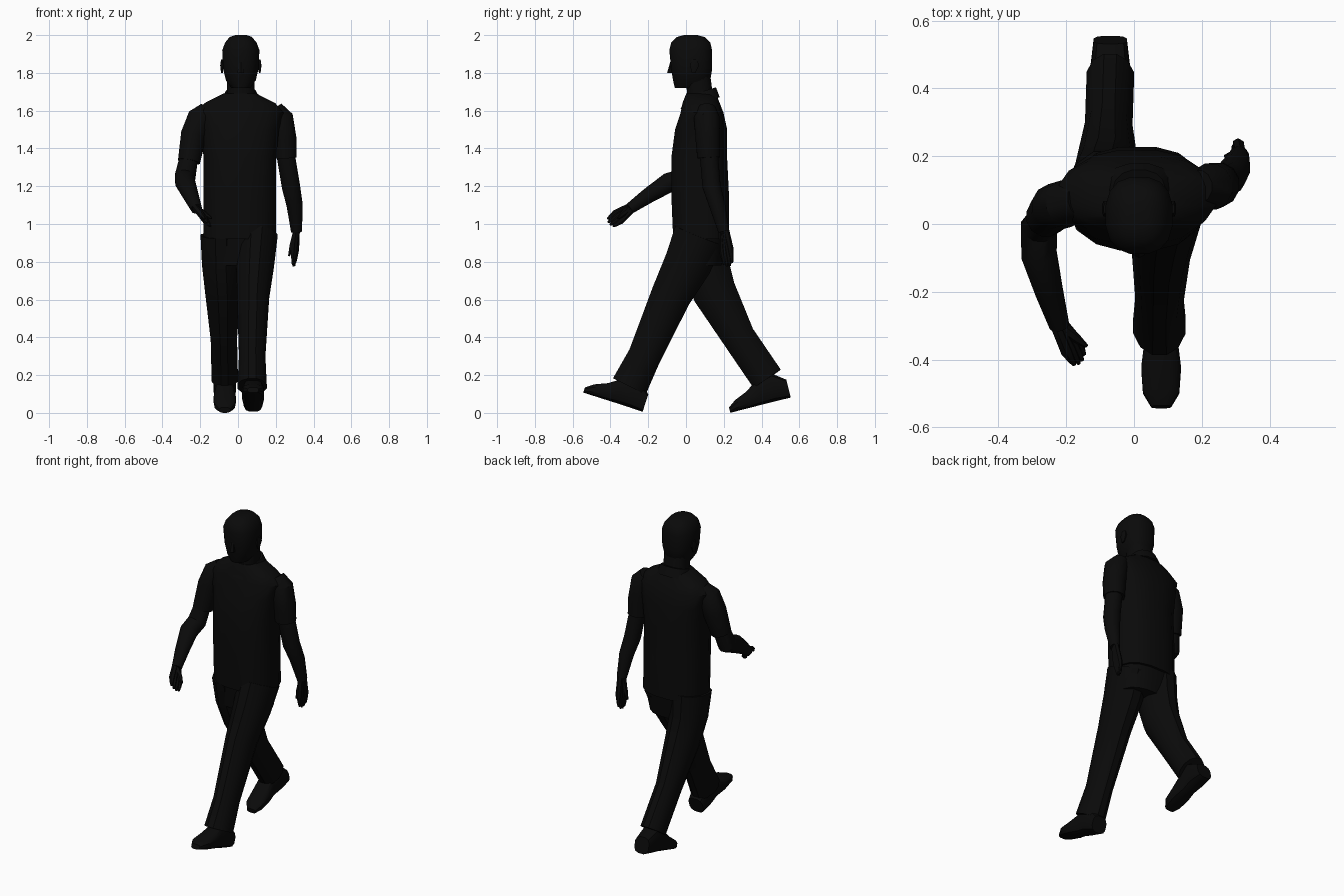
import bpy
import bmesh
import math
from mathutils import Vector

default_cube = bpy.data.objects.get("Cube")
if default_cube:
    bpy.data.objects.remove(default_cube)

black = bpy.data.materials.new("soft_black")
black.use_nodes = True
colour = (.003, .003, .003, 1)
black.diffuse_color = colour
black.node_tree.nodes["Principled BSDF"].inputs["Base Color"].default_value = colour


def skin(name, rings, sides, power=1):
    """Skin closed rings, each given as a centre and two half-axis vectors."""
    bm = bmesh.new()
    loops = []
    for centre, across, along in rings:
        loop = []
        for step in range(sides):
            angle = math.tau * (step + .5) / sides
            cosine, sine = math.cos(angle), math.sin(angle)
            cosine = math.copysign(abs(cosine) ** power, cosine)
            sine = math.copysign(abs(sine) ** power, sine)
            loop.append(bm.verts.new(centre + across * cosine + along * sine))
        loops.append(loop)
    for lower, upper in zip(loops, loops[1:]):
        for i in range(sides):
            j = (i + 1) % sides
            bm.faces.new((lower[i], lower[j], upper[j], upper[i]))
    bm.faces.new(loops[0])
    bm.faces.new(loops[-1])
    bmesh.ops.recalc_face_normals(bm, faces=bm.faces)
    mesh = bpy.data.meshes.new(name)
    bm.to_mesh(mesh)
    bm.free()
    mesh.materials.append(black)
    obj = bpy.data.objects.new(name, mesh)
    bpy.context.collection.objects.link(obj)
    bpy.ops.object.select_all(action="DESELECT")
    obj.select_set(True)
    bpy.context.view_layer.objects.active = obj
    bpy.ops.object.shade_smooth_by_angle(angle=math.radians(35))


def stack(name, centre_x, sections, sides=16, slope=0):
    """Level sections of half width, front y, back y and height."""
    rings = []
    for half, front, back, height in sections:
        depth = (back - front) / 2
        rings.append((Vector((centre_x, front + depth, height)),
                      Vector((half, 0, 0)),
                      Vector((0, depth, depth * slope))))
    skin(name, rings, sides, power=.8)


def limb(name, points, radii, sides=12, flatness=1):
    """Tube whose rings stand square to the path."""
    points = [Vector(point) for point in points]
    side_axis = Vector((1, 0, 0))
    rings = []
    for i, (point, radius) in enumerate(zip(points, radii)):
        before = points[max(i - 1, 0)]
        after = points[min(i + 1, len(points) - 1)]
        path = (after - before).normalized()
        across = (side_axis - path * path.x).normalized()
        rings.append((point, across * radius * flatness, path.cross(across) * radius))
    skin(name, rings, sides)


def shoe(name, heel, pitch):
    """Shoe from heel to toe, tipped about the back of its heel."""
    heel = Vector(heel)
    forward = Vector((0, -math.cos(pitch), math.sin(pitch)))
    upward = Vector((0, math.sin(pitch), math.cos(pitch)))
    profile = ((0, .05, .1), (.08, .06, .16), (.15, .05, .14),
               (.22, .06, .09), (.29, .055, .06), (.33, .03, .03))
    rings = []
    for distance, half, height in profile:
        lift = upward * height / 2
        rings.append((heel + forward * distance + lift, Vector((half, 0, 0)), lift))
    skin(name, rings, sides=12, power=.7)


def hand(side, wrist, tip, spread, thumb_tip):
    """Four fingers fanned from the wrist, and a thumb."""
    wrist, tip, spread, thumb_tip = map(Vector, (wrist, tip, spread, thumb_tip))
    for i, finger in enumerate(("index", "middle", "ring", "little")):
        offset = spread * (i - 1.5)
        knuckle = wrist.lerp(tip, .55) + offset
        end = tip.lerp(wrist, abs(i - 1.5) * .06) + offset
        limb(f"{side}_{finger}_finger",
             (wrist + offset / 2, knuckle, knuckle.lerp(end, .6), end),
             (.017, .018, .012, .006), sides=6)
    limb(f"{side}_thumb", (wrist, wrist.lerp(thumb_tip, .6), thumb_tip),
         (.018, .015, .006), sides=6)


# Shirt and seat
body_x = .01
stack("trouser_seat", body_x, (
    (.16, -.04, .19, .78),
    (.19, -.06, .22, .95)))
stack("shirt", body_x, (
    (.195, -.07, .23, .92),
    (.195, -.08, .23, 1.15),
    (.195, -.08, .22, 1.35),
    (.21, -.06, .22, 1.5),
    (.235, -.03, .2, 1.59),
    (.19, -.02, .18, 1.64),
    (.09, 0, .16, 1.69)))

# Head, neck and collar
head_x = .015
stack("collar", head_x, (
    (.11, -.03, .18, 1.64),
    (.08, 0, .16, 1.7)), slope=.3)
stack("neck", head_x, (
    (.07, .01, .15, 1.62),
    (.075, 0, .13, 1.77)), slope=.2)
stack("head", head_x, (
    (.05, -.06, .1, 1.72),
    (.08, -.07, .13, 1.76),
    (.095, -.08, .14, 1.82),
    (.1, -.09, .14, 1.92),
    (.085, -.08, .13, 1.96),
    (.06, -.05, .1, 1.99),
    (.03, -.01, .06, 2)))
stack("nose", head_x, (
    (.02, -.1, -.06, 1.8),
    (.01, -.08, -.06, 1.87)), sides=6)
for side, sign in (("right", -1), ("left", 1)):
    stack(side + "_ear", head_x + sign * .1, (
        (.005, .03, .05, 1.8),
        (.01, .02, .07, 1.84),
        (.005, .03, .06, 1.87)), sides=8)

# Trouser legs in mid stride
limb("left_trouser_leg",
     ((.1, .07, .94), (.09, .01, .79), (.08, -.08, .62), (.075, -.22, .3), (.075, -.3, .14)),
     (.14, .13, .11, .09, .1), flatness=.8)
limb("right_trouser_leg",
     ((-.09, .08, .94), (-.09, .1, .79), (-.08, .15, .64), (-.075, .28, .4), (-.07, .43, .18)),
     (.14, .13, .12, .09, .09), flatness=.8)
shoe("left_shoe", (.08, -.23, .005), math.radians(18))
shoe("right_shoe", (-.07, .555, .08), math.radians(-14))

# Right arm swings forward
limb("right_sleeve",
     ((-.16, .07, 1.6), (-.2, .06, 1.56), (-.235, .05, 1.47), (-.26, .02, 1.33)),
     (.05, .07, .07, .06))
limb("right_arm",
     ((-.26, .02, 1.35), (-.28, -.01, 1.25), (-.28, -.09, 1.22), (-.25, -.2, 1.15), (-.22, -.3, 1.08)),
     (.05, .056, .054, .042, .03))
hand("right", (-.22, -.3, 1.08), (-.155, -.41, 1), (-.01, -.01, .013), (-.14, -.36, 1.03))

# Left arm swings back
limb("left_sleeve",
     ((.19, .11, 1.61), (.225, .11, 1.56), (.245, .115, 1.45), (.25, .12, 1.35)),
     (.05, .07, .067, .062))
limb("left_arm",
     ((.25, .12, 1.38), (.28, .135, 1.2), (.3, .165, 1.1), (.31, .2, .96)),
     (.05, .05, .044, .03))
hand("left", (.31, .2, .97), (.295, .225, .77), (.004, .014, .003), (.27, .2, .83))
